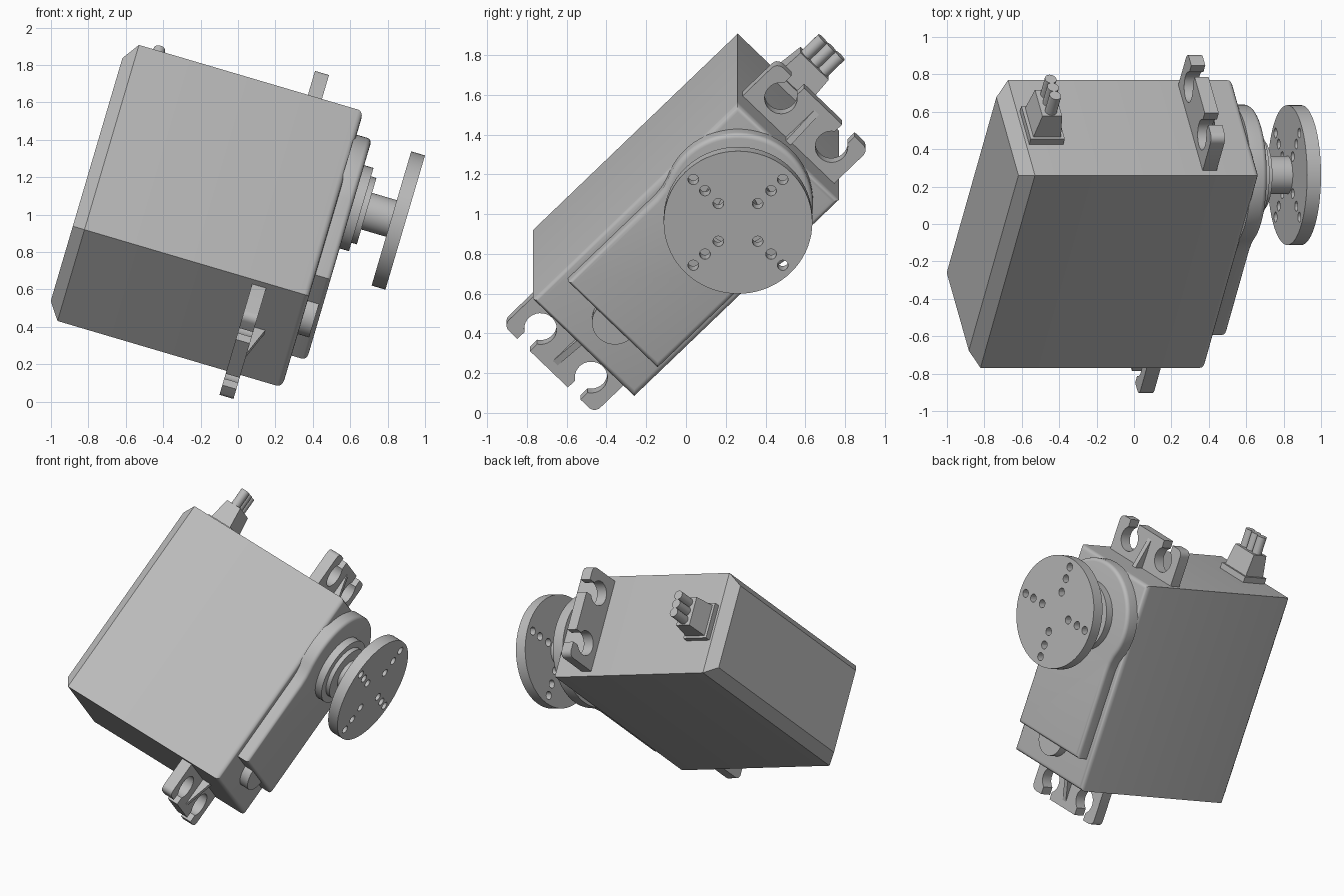
import bpy, bmesh, math
from mathutils import Matrix, Vector

cube = bpy.data.objects.get("Cube")
if cube:
    bpy.data.objects.remove(cube, do_unlink=True)

# Single flat colour
grey = bpy.data.materials.new("plain_grey")
grey.use_nodes = True
COLOUR = (0.5, 0.5, 0.5, 1)
grey.diffuse_color = COLOUR
grey.node_tree.nodes["Principled BSDF"].inputs["Base Color"].default_value = COLOUR

# Tilted frame: local x = body length, y = body width, z = shaft axis
tilt = math.asin(0.283)
s, c, d = math.sin(tilt), math.cos(tilt), math.sqrt(0.5)
length_axis = Vector((s * d, d, c * d))
width_axis = Vector((s * d, -d, c * d))
shaft_axis = length_axis.cross(width_axis)
FRAME = Matrix((length_axis, width_axis, shaft_axis)).transposed().to_4x4()
FRAME.translation = (0.257, 0, 0.873)

HALF_L, HALF_W, TOP, SHAFT = 0.728, 0.36, 0.205, 0.37


def finish(name, bm):
    bmesh.ops.recalc_face_normals(bm, faces=bm.faces)
    mesh = bpy.data.meshes.new(name)
    bm.to_mesh(mesh)
    bm.free()
    mesh.materials.append(grey)
    obj = bpy.data.objects.new(name, mesh)
    bpy.context.collection.objects.link(obj)
    obj.matrix_world = FRAME
    return obj


def smooth(obj):
    bpy.ops.object.select_all(action="DESELECT")
    obj.select_set(True)
    bpy.context.view_layer.objects.active = obj
    bpy.ops.object.shade_smooth_by_angle(angle=math.radians(35))


def arc(cx, cy, r, start, end, n):
    angles = [math.radians(start + (end - start) * i / n) for i in range(n + 1)]
    return [(cx + r * math.cos(a), cy + r * math.sin(a)) for a in angles]


def rect(cx, cy, hx, hy):
    return [(cx - hx, cy - hy), (cx + hx, cy - hy), (cx + hx, cy + hy), (cx - hx, cy + hy)]


def add_prism(bm, profile, z0, z1):
    base = bm.faces.new([bm.verts.new((x, y, z0)) for x, y in profile])
    ext = bmesh.ops.extrude_face_region(bm, geom=[base], use_keep_orig=True)
    top = [v for v in ext["geom"] if isinstance(v, bmesh.types.BMVert)]
    bmesh.ops.translate(bm, verts=top, vec=(0, 0, z1 - z0))


def bevel_level(bm, z, width, segments):
    edges = [e for e in bm.edges if all(abs(v.co.z - z) < 1e-5 for v in e.verts)]
    bmesh.ops.bevel(bm, geom=edges, offset=width, segments=segments,
                    profile=0.5, affect="EDGES", clamp_overlap=True)


def prism(name, profile, z0, z1, round_top=0):
    bm = bmesh.new()
    add_prism(bm, profile, z0, z1)
    if round_top:
        bevel_level(bm, z1, round_top, 4)
    obj = finish(name, bm)
    smooth(obj)
    return obj


def disc(cx, cy, r, n=48):
    return arc(cx, cy, r, 0, 360, n)[:-1]


# Body: rounded upper rim, chamfered underside
bm = bmesh.new()
add_prism(bm, rect(0, 0, HALF_L, HALF_W), -1.112, TOP)
bevel_level(bm, TOP, 0.03, 4)
bevel_level(bm, -1.112, 0.065, 1)
smooth(finish("body", bm))

# Raised gear cover with a round end, and the screw head under its edge
side = [(-0.52, -0.318), (0.1, -0.318), (0.16, -0.325)]
cover = side + arc(SHAFT, 0, 0.377, -115, 115, 48) + [(x, -y) for x, y in reversed(side)]
prism("gear_cover", cover, TOP - 0.01, 0.29, 0.025)
prism("screw_head", disc(-0.506, 0, 0.115), TOP - 0.01, 0.268)

# Stepped collar and output shaft
for name, r, z0, z1 in (("collar_lower", 0.232, 0.28, 0.342),
                        ("collar_upper", 0.185, 0.33, 0.372),
                        ("output_shaft", 0.102, 0.36, 0.52)):
    prism(name, disc(SHAFT, 0, r), z0, z1)

# Output disc with a cross of drilled holes
horn = prism("output_disc", disc(SHAFT, 0, 0.374, 72), 0.51, 0.587)
bm = bmesh.new()
for k in range(4):
    a = k * math.pi / 2
    for r in (0.14, 0.235, 0.318):
        add_prism(bm, disc(SHAFT + r * math.cos(a), r * math.sin(a), 0.027, 20), 0.45, 0.65)
cutter = finish("hole_cutter", bm)
cutter.hide_render = True
drill = horn.modifiers.new("drill", "BOOLEAN")
drill.operation, drill.solver, drill.object = "DIFFERENCE", "EXACT", cutter
bpy.context.view_layer.objects.active = horn
bpy.ops.object.modifier_apply(modifier=drill.name)
bpy.data.objects.remove(cutter, do_unlink=True)
smooth(horn)

# Mounting ears with open slots and a stiffening rib, one per end
half = ([(0.71, 0.325)] + arc(0.935, 0.285, 0.04, 90, 0, 6) + [(0.975, 0.225)]
        + arc(0.855, 0.18, 0.082, 33, 327, 24) + [(0.975, 0.135)])
ear = half + [(x, -y) for x, y in reversed(half)]
for sign, label in ((1, "back"), (-1, "front")):
    prism(label + "_ear", [(sign * x, y) for x, y in ear], -0.105, -0.027)
    bm = bmesh.new()
    tri = [(0.71, 0.037), (0.71, -0.04), (0.93, -0.04), (0.93, -0.027)]
    rib = bm.faces.new([bm.verts.new((sign * x, -0.017, z)) for x, z in tri])
    ext = bmesh.ops.extrude_face_region(bm, geom=[rib], use_keep_orig=True)
    bmesh.ops.translate(bm, vec=(0, 0.034, 0),
                        verts=[v for v in ext["geom"] if isinstance(v, bmesh.types.BMVert)])
    finish(label + "_rib", bm)

# Cable outlet: base plate, tapered boot, three wires
CABLE = -0.935
prism("cable_base", rect(HALF_L + 0.015, 0, 0.025, 0.125), CABLE - 0.095, CABLE + 0.095)
bm = bmesh.new()
bmesh.ops.create_cube(bm, size=1)
for v in bm.verts:
    outer = v.co.x > 0
    v.co = (0.915 if outer else HALF_L,
            v.co.y * (0.2 if outer else 0.225),
            CABLE + v.co.z * (0.11 if outer else 0.165))
finish("cable_boot", bm)
for i in (-1, 0, 1):
    bm = bmesh.new()
    bmesh.ops.create_cone(bm, cap_ends=True, segments=20, radius1=0.032, radius2=0.032, depth=0.14,
                          matrix=Matrix.Translation((0.965, i * 0.062, CABLE))
                          @ Matrix.Rotation(math.pi / 2, 4, "Y"))
    smooth(finish("wire", bm))
